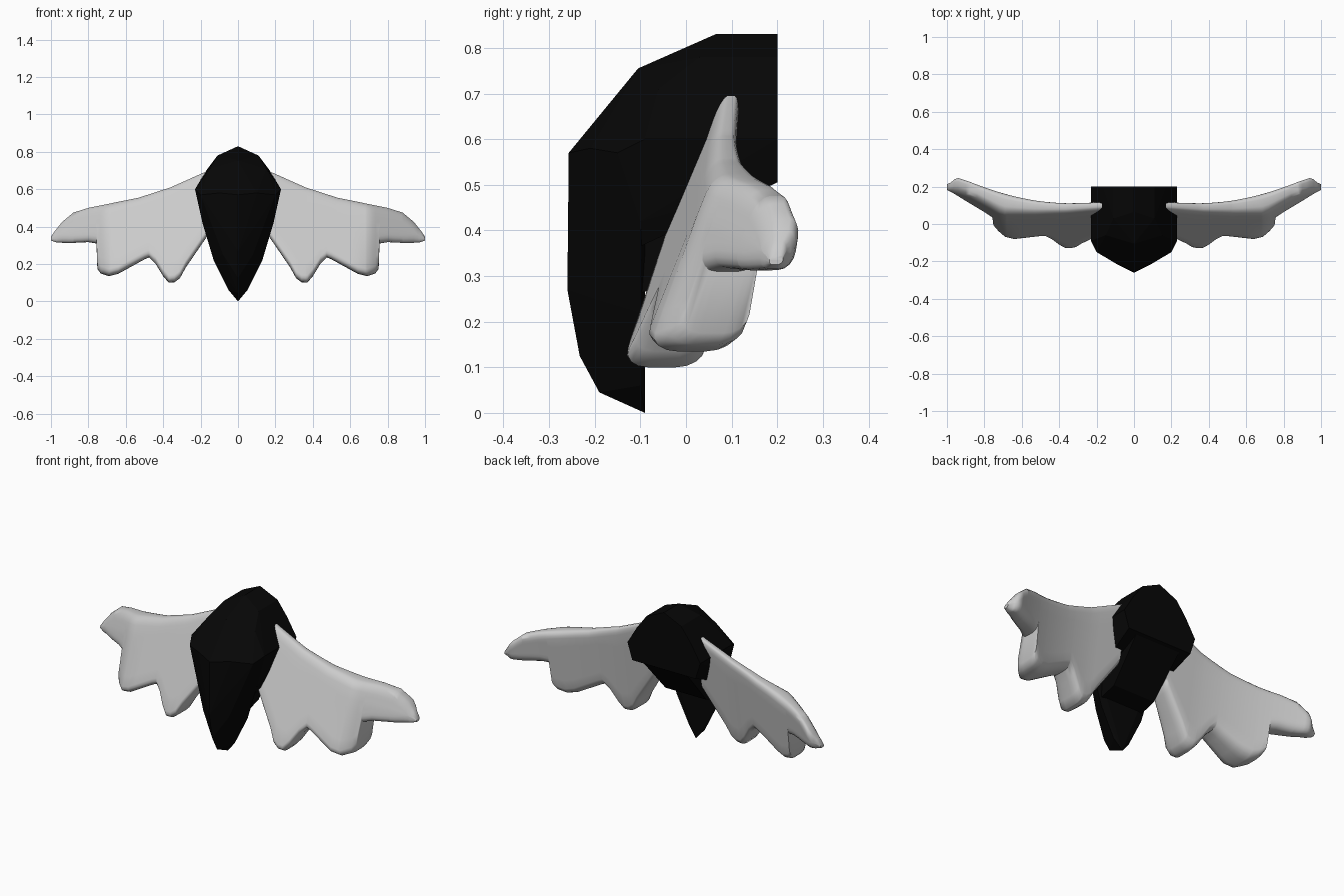
import bpy, bmesh, math

if "Cube" in bpy.data.objects:
    bpy.data.objects.remove(bpy.data.objects["Cube"])


def lerp(knots, x):
    for (x0, z0), (x1, z1) in zip(knots, knots[1:]):
        if x <= x1:
            return z0 + (z1 - z0) * (x - x0) / (x1 - x0)
    return knots[-1][1]


def finish(bm, name):
    bmesh.ops.recalc_face_normals(bm, faces=bm.faces[:])
    me = bpy.data.meshes.new(name)
    bm.to_mesh(me)
    bm.free()
    ob = bpy.data.objects.new(name, me)
    bpy.context.collection.objects.link(ob)
    return ob


def hull(name, points, mat):
    """Faceted convex part, mirrored across x = 0."""
    bm = bmesh.new()
    for p in sorted({(s * x, y, z) for x, y, z in points for s in (1, -1)}):
        bm.verts.new(p)
    bmesh.ops.convex_hull(bm, input=bm.verts[:])
    loose = [v for v in bm.verts if not v.link_faces]
    bmesh.ops.delete(bm, geom=loose, context='VERTS')
    ob = finish(bm, name)
    ob.data.materials.append(mat)
    return ob


black = bpy.data.materials.new("black")
black.diffuse_color = (0.002, 0.002, 0.002, 1)
black.use_nodes = True
black.node_tree.nodes["Principled BSDF"].inputs["Base Color"].default_value = black.diffuse_color

# Hood: flat at the back, faceted at the front
rim = [(0, .83), (.11, .78), (.17, .70), (.23, .6), (.20, .505)]
hood = [(x, .2, z) for x, z in rim]
hood += [(0, .065, .83), (.11, .03, .78), (0, -.105, .755), (.15, -.06, .71), (0, -.257, .57),
         (.1, -.21, .58), (.2, -.15, .57), (.23, -.09, .6), (.19, -.1, .42), (.17, -.1, .365)]
hull("body_hood", hood, black)

# Breast plate tapering down to the tip
breast = [(0, -.257, .57), (0, -.26, .27), (0, -.233, .125), (0, -.19, .045), (0, -.09, 0),
          (.1, -.21, .58), (.2, -.15, .57), (.23, -.09, .6), (.19, -.1, .42),
          (.13, -.1, .22), (.05, -.1, .06), (.08, -.2, .25)]
hull("breast_plate", breast, black)

# Narrow belly sloping from under the hood to the breast plate
hull("belly", [(.14, .19, .505), (.13, .0, .29), (.13, -.11, .26), (.14, -.11, .5)], black)

# Wing outline: upper edge, and lower edge with three feathers
top = [(.15, .705), (.17, .695), (.36, .61), (.53, .555), (.8, .5), (.88, .475),
       (.94, .425), (.98, .375), (1, .345)]
low = [(.15, .37), (.28, .18), (.31, .125), (.34, .102), (.37, .1), (.4, .135), (.44, .2),
       (.475, .235), (.5, .225), (.64, .148), (.69, .135), (.735, .15), (.752, .175),
       (.757, .31), (.8, .317), (.9, .312), (.97, .315), (1, .325)]


def wing_y(x, z):
    """Front and back surface of the wing at a given spot."""
    drop = .61 - .25 * (x - .36) - z
    front = .062 - .40 * drop + .55 * max(0, x - .7)
    if x > .65:  # outer feathers lean forward a little less
        front += .12 * min(1, (x - .65) / .1) * max(0, drop - .1)
    back = .115 + .35 * max(0, x - .3) ** 2 - .16 * drop - 1.3 * max(0, x - .95)
    return front, max(back, front + .03)


def wing(name, side):
    bm = bmesh.new()
    xs = sorted({k[0] for k in top + low} | {.2 + .04 * i for i in range(20)})
    n, rings = 14, []
    for x in xs:
        zt, zb = lerp(top, x), lerp(low, x)
        r = min(.04, (zt - zb) / 2)
        front_pts, back_pts = [], []
        for i in range(n + 1):
            # rounded ends with evenly spaced points between them
            if i <= 4:
                d = r * (1 - math.cos(math.pi / 2 * i / 4))
            elif i >= n - 4:
                d = zt - zb - r * (1 - math.cos(math.pi / 2 * (n - i) / 4))
            else:
                d = r + (zt - zb - 2 * r) * (i - 4) / (n - 8)
            e = min(d, zt - zb - d)
            h = math.sqrt(max(0, 1 - (1 - min(e / r, 1)) ** 2))
            h = .35 + .65 * h
            z = zt - d
            f, b = wing_y(x, z)
            c, t = (f + b) / 2, (b - f) / 2 * h
            front_pts.append((side * x, c - t, z))
            back_pts.append((side * x, c + t, z))
        rings.append([bm.verts.new(p) for p in front_pts + back_pts[::-1]])
    m = len(rings[0])
    for a, b in zip(rings, rings[1:]):
        for i in range(m):
            j = (i + 1) % m
            bm.faces.new((a[i], a[j], b[j], b[i]))
    bm.faces.new(rings[0])
    bm.faces.new(rings[-1])
    ob = finish(bm, name)
    bpy.ops.object.select_all(action='DESELECT')
    bpy.context.view_layer.objects.active = ob
    ob.select_set(True)
    bpy.ops.object.shade_smooth_by_angle(angle=math.radians(55))


wing("wing_right", 1)
wing("wing_left", -1)
